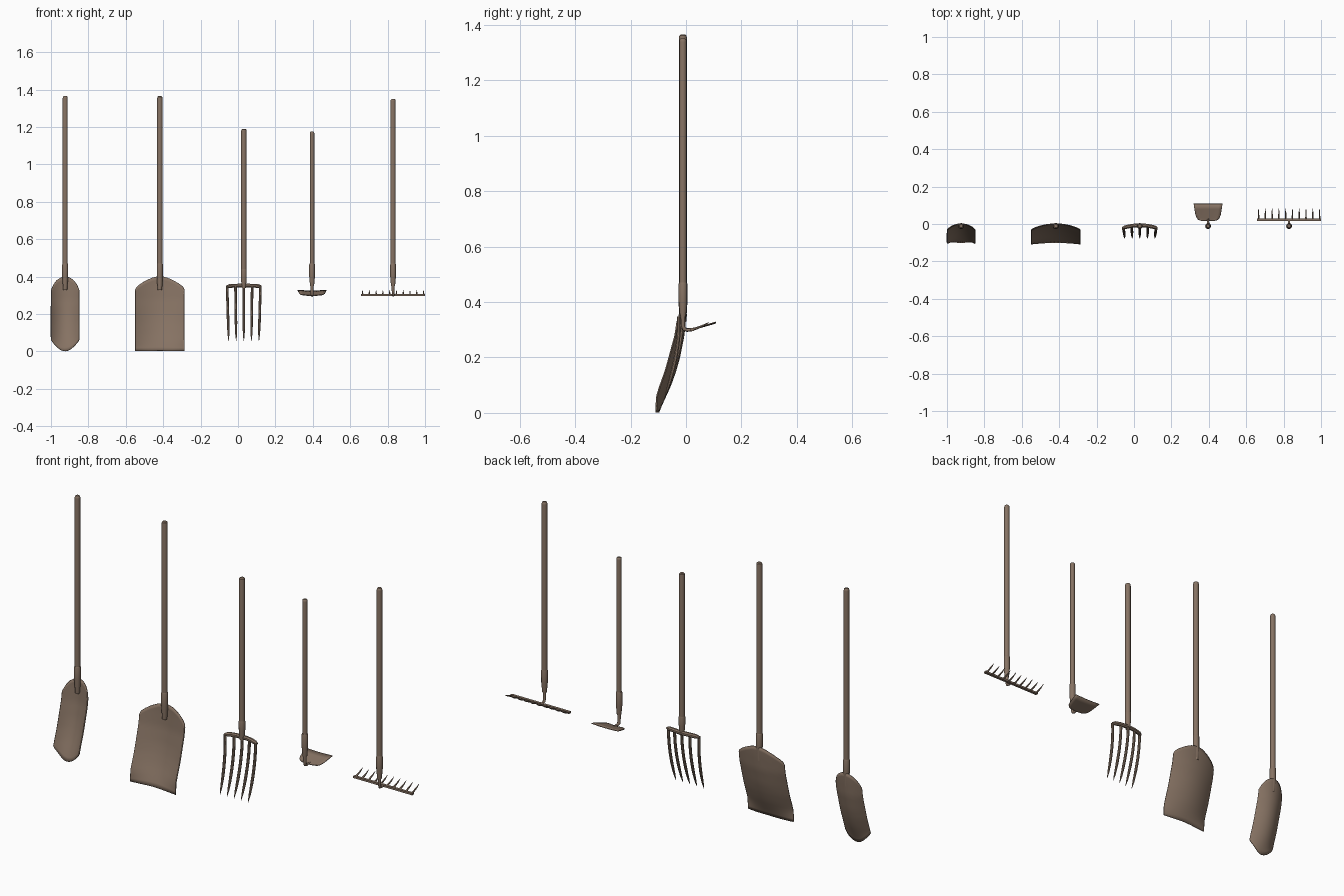
import bpy, bmesh, math
from mathutils import Vector

if "Cube" in bpy.data.objects:
    bpy.data.objects.remove(bpy.data.objects["Cube"])

brown = bpy.data.materials.new("worn brown")
brown.diffuse_color = (0.24, 0.17, 0.125, 1)
brown.use_nodes = True
brown.node_tree.nodes["Principled BSDF"].inputs["Base Color"].default_value = brown.diffuse_color
HY = -0.011  # depth of all handles


def finish(name, bm, thick=0, angle=40):
    bmesh.ops.recalc_face_normals(bm, faces=bm.faces)
    me = bpy.data.meshes.new(name)
    bm.to_mesh(me)
    bm.free()
    me.materials.append(brown)
    ob = bpy.data.objects.new(name, me)
    bpy.context.collection.objects.link(ob)
    if thick:
        m = ob.modifiers.new("thickness", 'SOLIDIFY')
        m.thickness = thick
        m.offset = 0
    bpy.ops.object.select_all(action='DESELECT')
    ob.select_set(True)
    bpy.context.view_layer.objects.active = ob
    bpy.ops.object.shade_smooth_by_angle(angle=math.radians(angle))
    return ob


def tube(name, pts, sides=12):
    """Sweep a round section along (x, y, z, radius) points."""
    bm = bmesh.new()
    P = [Vector(p[:3]) for p in pts]
    rings = []
    for i, p in enumerate(P):
        t = (P[min(i + 1, len(P) - 1)] - P[max(i - 1, 0)]).normalized()
        ref = Vector((1, 0, 0)) if abs(t.x) < 0.8 else Vector((0, 0, 1))
        a = (ref - t * ref.dot(t)).normalized()
        b = t.cross(a)
        ring = []
        for k in range(sides):
            w = 2 * math.pi * (k + 0.5) / sides
            ring.append(bm.verts.new(p + (a * math.cos(w) + b * math.sin(w)) * pts[i][3]))
        rings.append(ring)
    for r, s in zip(rings, rings[1:]):
        for k in range(sides):
            n = (k + 1) % sides
            bm.faces.new((r[k], r[n], s[n], s[k]))
    bm.faces.new(rings[0])
    bm.faces.new(rings[-1])
    return finish(name, bm)


def lerp(table, t):
    for (a, va), (b, vb) in zip(table, table[1:]):
        if t <= b:
            return va + (vb - va) * (t - a) / (b - a)
    return table[-1][1]


def handle(name, x, top, bottom, r):
    tube(name + "_handle", [(x, HY, bottom, r), (x, HY, top - 0.012, r),
                            (x, HY, top - 0.004, r * 0.92), (x, HY, top, r * 0.6)], 16)


def socket(name, x, low, r, tip):
    tube(name + "_socket", [(x, HY, low, tip), (x, HY, 0.40, r * 1.0),
                            (x, HY, 0.465, r), (x, HY, 0.47, r * 0.88)], 16)


# back line of a digging blade and how far its edges stand forward
BACK = [(0, -0.100), (0.03, -0.088), (0.06, -0.074), (0.1, -0.056), (0.15, -0.038),
        (0.2, -0.024), (0.28, -0.008), (0.36, -0.001), (0.41, 0.001)]
DISH = [(0, 0.007), (0.03, 0.019), (0.06, 0.032), (0.1, 0.037), (0.2, 0.037),
        (0.3, 0.030), (0.41, 0.024)]


def blade(name, x, half, top, bottom):
    """Dished sheet; top and bottom give the outline height across 0..1."""
    bm = bmesh.new()
    nu, nv = 20, 20
    grid = []
    for i in range(nu + 1):
        u = math.sin((i / nu * 2 - 1) * math.pi / 2)
        hi, lo = lerp(top, abs(u)), lerp(bottom, abs(u))
        col = []
        for j in range(nv + 1):
            z = lo + (hi - lo) * j / nv
            y = lerp(BACK, z) - lerp(DISH, z) * abs(u) ** 2
            col.append(bm.verts.new((x + half * u, y, z)))
        grid.append(col)
    for a, b in zip(grid, grid[1:]):
        for j in range(nv):
            bm.faces.new((a[j], b[j], b[j + 1], a[j + 1]))
    finish(name, bm, 0.005)


# spade
X = -0.924
handle("spade", X, 1.365, 0.40, 0.0135)
socket("spade", X, 0.328, 0.016, 0.011)
blade("spade_blade", X, 0.0755,
      [(0, 0.402), (0.3, 0.396), (0.6, 0.381), (0.85, 0.355), (1, 0.325)],
      [(0, 0.002), (0.25, 0.005), (0.5, 0.018), (0.75, 0.037), (0.92, 0.053), (1, 0.065)])

# shovel
X = -0.418
handle("shovel", X, 1.365, 0.40, 0.0145)
socket("shovel", X, 0.328, 0.0165, 0.012)
blade("shovel_blade", X, 0.132,
      [(0, 0.402), (0.25, 0.398), (0.6, 0.377), (0.85, 0.356), (0.96, 0.342), (1, 0.328)],
      [(0, 0.004), (0.6, 0.002), (1, 0.002)])

# fork
X = 0.031
handle("fork", X, 1.19, 0.40, 0.0145)
tube("fork_socket", [(X, HY, 0.34, 0.011), (X, HY, 0.39, 0.0155), (X, HY, 0.435, 0.0158),
                     (X, HY, 0.44, 0.0145)], 16)
bar = []
for i in range(13):
    u = i / 6 - 1
    bar.append((X + 0.094 * u, -0.007 - 0.015 * u * u, 0.352 - 0.006 * u ** 4,
                0.011 if abs(u) < 0.95 else 0.006))
tube("fork_bar", bar, 8)
for k in range(-2, 3):
    u = k / 2
    pts = []
    for i in range(10):
        t = i / 9
        drop = 0.017 * u * u * (1 - t)
        pts.append((X + u * (0.089 - 0.008 * t), -0.009 - drop - 0.068 * t ** 1.8,
                    0.348 - 0.292 * t, 0.0075 if i < 7 else (0.0065, 0.005, 0.001)[i - 7]))
    tube(f"fork_tine_{k + 3}", pts, 8)

# hoe
X = 0.396
handle("hoe", X, 1.175, 0.40, 0.0125)
socket("hoe", X, 0.35, 0.0155, 0.011)
tube("hoe_neck", [(X, HY, 0.36, 0.009), (X, HY, 0.32, 0.008), (X, HY + 0.003, 0.304, 0.008),
                  (X, 0.004, 0.299, 0.007), (X, 0.03, 0.303, 0.004)], 10)
bm = bmesh.new()
rows = []
for y, w in [(0.017, 0.036), (0.022, 0.052), (0.032, 0.061), (0.05, 0.068),
             (0.08, 0.073), (0.108, 0.077)]:
    rows.append([bm.verts.new((X + w * s / 4, y, 0.296 + 0.29 * (y - 0.01)
                               + 0.003 * (s / 4) ** 2)) for s in range(-4, 5)])
for a, b in zip(rows, rows[1:]):
    for k in range(8):
        bm.faces.new((a[k], a[k + 1], b[k + 1], b[k]))
finish("hoe_blade", bm, 0.004)

# rake
X = 0.829
handle("rake", X, 1.35, 0.40, 0.0135)
socket("rake", X, 0.35, 0.0155, 0.011)
tube("rake_neck", [(X, HY, 0.36, 0.009), (X, HY, 0.315, 0.007), (X, HY + 0.004, 0.302, 0.007),
                   (X, 0.004, 0.299, 0.006), (X, 0.022, 0.300, 0.006)], 10)
bm = bmesh.new()
bmesh.ops.create_cube(bm, size=1)
for v in bm.verts:
    v.co = (X + v.co.x * 0.342, 0.022 + v.co.y * 0.014, 0.301 + v.co.z * 0.01)
finish("rake_bar", bm)
for k in range(10):
    tx = X + 0.326 * (k / 9 - 0.5)
    tube(f"rake_tooth_{k + 1}", [(tx, 0.022, 0.301, 0.005), (tx, 0.04, 0.306, 0.0045),
                                 (tx, 0.062, 0.315, 0.0035), (tx, 0.083, 0.327, 0.0008)], 6)
